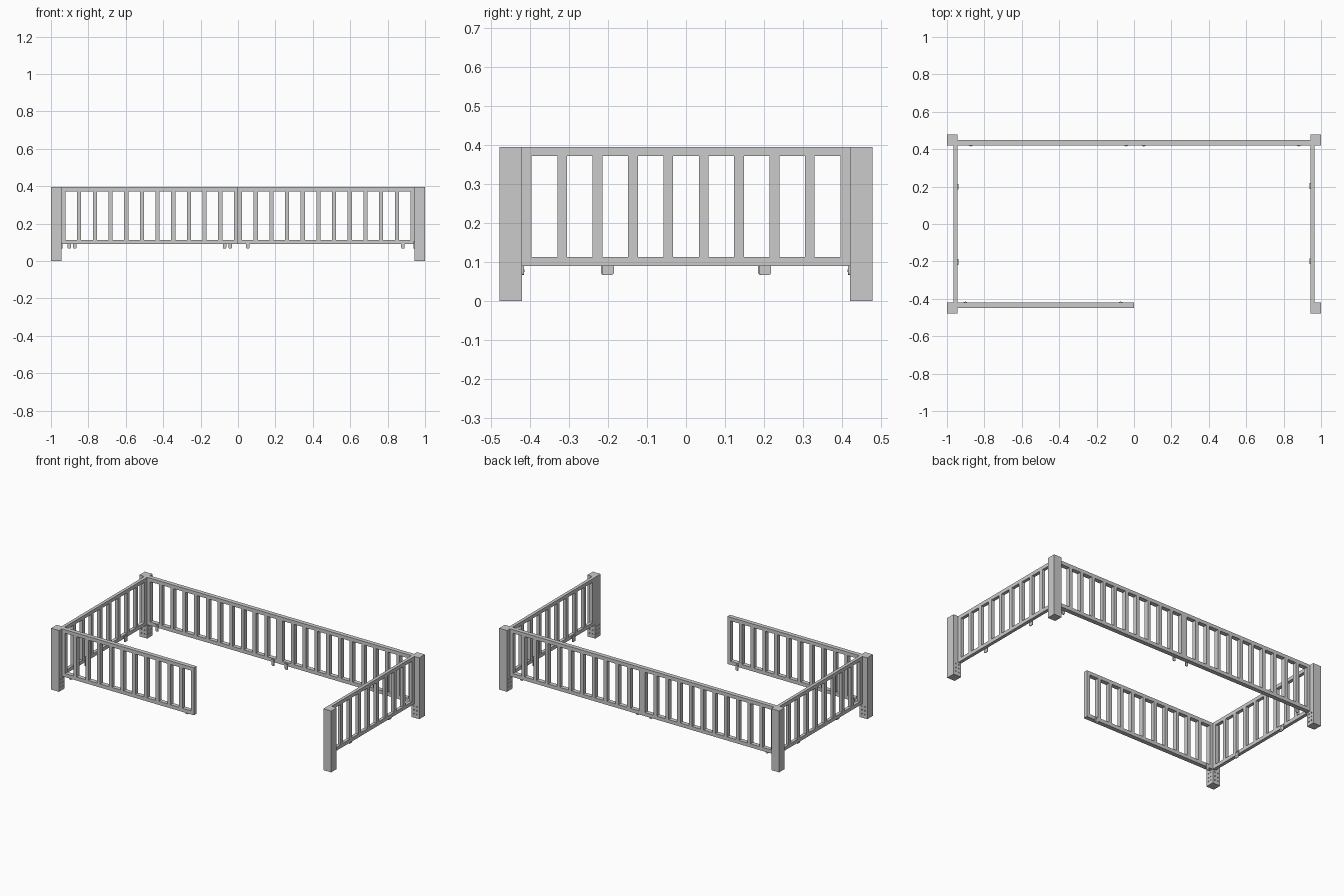
import bpy, bmesh, math
from mathutils import Matrix, Vector

default = bpy.data.objects.get("Cube")
if default:
    bpy.data.objects.remove(default, do_unlink=True)

HEIGHT = 0.396
POST_X, POST_Y = 0.944, 0.421      # inner corner of the posts
END_X, END_Y = 1.0, 0.478          # outer corner of the posts
RAIL_LOW = 0.09
RAIL = 0.023


def finish(name, bm, matrix=Matrix()):
    bmesh.ops.transform(bm, matrix=matrix, verts=bm.verts)
    bmesh.ops.recalc_face_normals(bm, faces=bm.faces)
    mesh = bpy.data.meshes.new(name)
    bm.to_mesh(mesh)
    bm.free()
    obj = bpy.data.objects.new(name, mesh)
    bpy.context.collection.objects.link(obj)
    return obj


def extrude_all(bm, offset):
    res = bmesh.ops.extrude_face_region(bm, geom=bm.faces[:], use_keep_orig=True)
    verts = [g for g in res["geom"] if isinstance(g, bmesh.types.BMVert)]
    bmesh.ops.translate(bm, verts=verts, vec=offset)


def cylinder(bm, radius, depth, centre, axis):
    turn = Vector((0, 0, 1)).rotation_difference(axis).to_matrix().to_4x4()
    bmesh.ops.create_cone(bm, cap_ends=True, segments=10, radius1=radius, radius2=radius,
                          depth=depth, matrix=Matrix.Translation(centre) @ turn)


# Slatted frame: a flat lattice with open windows, thickened outwards
def frame(name, length, bays, stile, thickness, matrix):
    pitch = (length - stile) / bays
    us = []
    for i in range(bays + 1):
        left = -length / 2 + i * pitch
        us += [left, left + stile]
    zs = [RAIL_LOW, RAIL_LOW + RAIL, HEIGHT - RAIL, HEIGHT]
    bm = bmesh.new()
    grid = [[bm.verts.new((u, 0, z)) for z in zs] for u in us]
    for i in range(len(us) - 1):
        for j in range(len(zs) - 1):
            if i % 2 and j == 1:
                continue
            bm.faces.new((grid[i][j], grid[i + 1][j], grid[i + 1][j + 1], grid[i][j + 1]))
    extrude_all(bm, (0, thickness, 0))
    return finish(name, bm, matrix)


# Hanging bracket: thin plate with a rounded foot and two screw heads
def bracket(name, u, width, matrix):
    bottom, top, r = 0.067, 0.107, 0.006
    half = width / 2
    outline = [(-half, top)]
    for side in (-1, 1):
        arc = [math.radians(a) for a in (0, 30, 60, 90)]
        pts = [(side * (half - r + r * math.cos(a)), bottom + r - r * math.sin(a)) for a in arc]
        outline += pts if side < 0 else pts[::-1]
    outline.append((half, top))
    bm = bmesh.new()
    bm.faces.new([bm.verts.new((u + x, 0, z)) for x, z in outline])
    extrude_all(bm, (0, -0.005, 0))
    for z in (0.078, 0.099):
        cylinder(bm, 0.003, 0.002, (u, -0.0055, z), Vector((0, 1, 0)))
    return finish(name, bm, matrix)


# Corner post with rows of peg holes low on both inner faces
def post(name, sx, sy):
    mid_x, mid_y = (POST_X + END_X) / 2, (POST_Y + END_Y) / 2
    bm = bmesh.new()
    place = Matrix.Translation((sx * mid_x, sy * mid_y, HEIGHT / 2))
    size = Matrix.Diagonal((END_X - POST_X, END_Y - POST_Y, HEIGHT, 1))
    bmesh.ops.create_cube(bm, size=1, matrix=place @ size)
    body = finish(name, bm)

    holes = bmesh.new()
    for z in (0.025, 0.05, 0.075):
        for off in (-0.011, 0.011):
            cylinder(holes, 0.004, 0.016, (sx * POST_X, sy * mid_y + off, z), Vector((1, 0, 0)))
            cylinder(holes, 0.004, 0.016, (sx * mid_x + off, sy * POST_Y, z), Vector((0, 1, 0)))
    cutter = finish(name + "_hole_cutter", holes)
    cutter.hide_render = True
    mod = body.modifiers.new("peg_holes", "BOOLEAN")
    mod.operation = "DIFFERENCE"
    mod.solver = "EXACT"
    mod.object = cutter
    bpy.context.view_layer.objects.active = body
    bpy.ops.object.modifier_apply(modifier=mod.name)
    bpy.data.objects.remove(cutter, do_unlink=True)


for sx, x_name in ((1, "left"), (-1, "right")):
    for sy, y_name in ((-1, "front"), (1, "back")):
        post(f"{y_name}_{x_name}_post", sx, sy)


def panel(name, location, angle, length, bays, stile, thickness, offsets, width):
    matrix = Matrix.Translation(location) @ Matrix.Rotation(angle, 4, "Z")
    frame(name, length, bays, stile, thickness, matrix)
    for i, u in enumerate(offsets, 1):
        bracket(f"{name}_bracket_{i}", u, width, matrix)


# Long panels: two across the back, one across half of the front
long_panels = (
    ("back_right_panel", -1, 1, 0, (-0.4, 0.43)),
    ("back_left_panel", 1, 1, 0, (-0.42, 0.41)),
    ("front_panel", -1, -1, math.pi, (-0.4, 0.43)),
)
for name, sx, sy, angle, offsets in long_panels:
    panel(name, (sx * POST_X / 2, sy * POST_Y, 0), angle,
          POST_X, 11, 0.022, 0.028, offsets, 0.019)

# Short panels at both ends
for sx, name in ((1, "left_panel"), (-1, "right_panel")):
    panel(name, (sx * POST_X, 0, 0), -sx * math.pi / 2,
          POST_Y * 2, 9, 0.025, 0.021, (-0.203, 0.2), 0.03)
